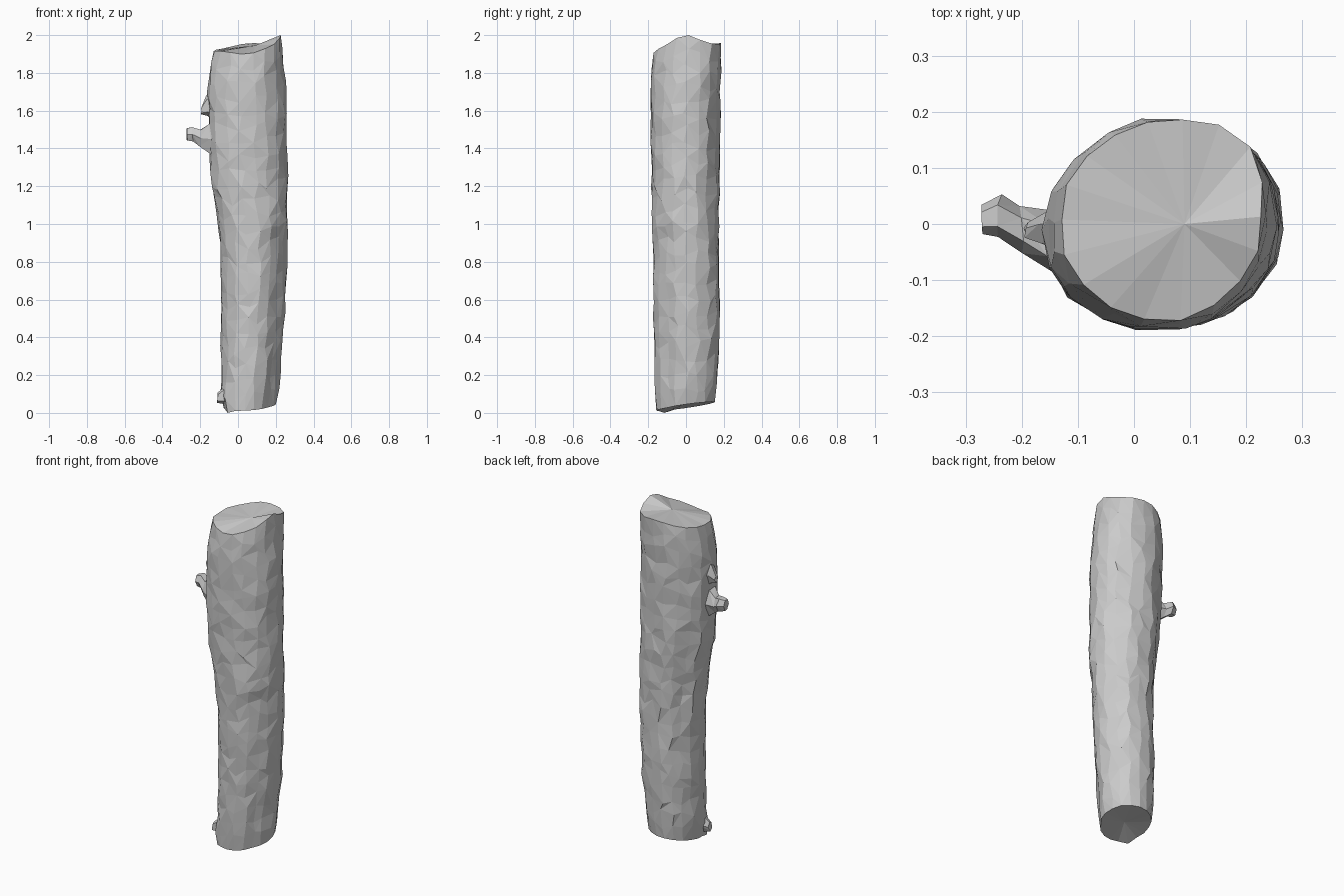
import bpy, bmesh, math, random
from mathutils import Vector

if "Cube" in bpy.data.objects:
    bpy.data.objects.remove(bpy.data.objects["Cube"])

random.seed(7)
SIDES, RINGS = 18, 24

# trunk outline: z, left x, right x, front y, back y
OUTLINE = [
    (0.00, -0.070, 0.190, -0.155, 0.142),
    (0.10, -0.088, 0.212, -0.162, 0.160),
    (0.40, -0.090, 0.240, -0.168, 0.178),
    (0.70, -0.088, 0.256, -0.174, 0.175),
    (0.95, -0.098, 0.264, -0.177, 0.173),
    (1.20, -0.138, 0.260, -0.181, 0.175),
    (1.50, -0.152, 0.257, -0.186, 0.177),
    (1.75, -0.162, 0.252, -0.186, 0.184),
    (1.88, -0.138, 0.235, -0.175, 0.186),
    (2.00, -0.108, 0.226, -0.155, 0.182),
]
# height of the broken top rim every 45 degrees, starting at +x
RIM = [1.995, 1.95, 1.96, 1.93, 1.915, 1.915, 1.895, 1.945, 1.995]


def outline(z):
    for a, b in zip(OUTLINE, OUTLINE[1:]):
        if z <= b[0]:
            t = (z - a[0]) / (b[0] - a[0])
            return [p + (q - p) * t for p, q in zip(a[1:], b[1:])]
    return OUTLINE[-1][1:]


def bump(v, centre, width):
    return math.exp(-((v - centre) / width) ** 2)


def trunk_point(ang, t, rough=1.0):
    d = math.degrees(ang) % 360
    i = int(d // 45)
    top = RIM[i] + (RIM[i + 1] - RIM[i]) * (d / 45 - i)
    low = 0.035 + 0.022 * math.sin(ang) + 0.01 * math.cos(ang)
    z = low + (top - low) * t
    l, r, f, b = outline(z)
    # bark roughness and a back-left furrow
    k = 1.008 + rough * random.uniform(-0.03, 0.03)
    k -= 0.09 * bump(d, 150 - 12 * z, 13) * bump(z, 1.0, 0.8)
    # fuller back right, bulging front left, flattened lower right front
    k += bump(d, 45, 25) * (0.04 + 0.10 * bump(z, 2.0, 0.15))
    k += bump(d, 222, 25) * (0.03 + 0.07 * bump(z, 1.35, 0.25))
    if z < 0.95:
        k -= 0.10 * bump(d, 322, 22)
    # splayed bottom splinter
    k += 0.14 * bump(d, 225, 18) * bump(z, 0.04, 0.07)
    return Vector(((l + r) / 2 + (r - l) / 2 * k * math.cos(ang),
                   (f + b) / 2 + (b - f) / 2 * k * math.sin(ang), z))


def make_object(name, bm):
    bmesh.ops.recalc_face_normals(bm, faces=bm.faces)
    mesh = bpy.data.meshes.new(name)
    bm.to_mesh(mesh)
    bm.free()
    obj = bpy.data.objects.new(name, mesh)
    bpy.context.collection.objects.link(obj)
    return obj


def bridge(bm, lower, upper):
    n = len(lower)
    for i in range(n):
        a, b, c, d = lower[i], lower[(i + 1) % n], upper[(i + 1) % n], upper[i]
        # split each quad along its outward-bulging diagonal
        if (a.co + c.co).xy.length > (b.co + d.co).xy.length:
            bm.faces.new((a, b, c)), bm.faces.new((a, c, d))
        else:
            bm.faces.new((a, b, d)), bm.faces.new((b, c, d))


def cap(bm, ring, centre):
    mid = bm.verts.new(centre)
    for i, v in enumerate(ring):
        bm.faces.new((v, ring[(i + 1) % len(ring)], mid))


# log trunk
bm = bmesh.new()
rings = []
for j in range(RINGS + 1):
    edge = j in (0, RINGS)
    ring = []
    for i in range(SIDES):
        t = j / RINGS + (0 if edge else random.uniform(-0.013, 0.013))
        ang = 2 * math.pi * (i + (0 if edge else random.uniform(-0.22, 0.22))) / SIDES
        ring.append(bm.verts.new(trunk_point(ang, t, 0.6 if edge else 1.0)))
    rings.append(ring)
for lower, upper in zip(rings, rings[1:]):
    bridge(bm, lower, upper)
rings[0][11].co.z = 0.0
rings[-1][0].co.z = 2.0
rings[-1][17].co.z = 1.985
cap(bm, rings[0], (0.06, -0.01, 0.045))
cap(bm, rings[-1], (0.09, 0.0, 1.945))
make_object("log_trunk", bm)


# broken branches: tapered facet tubes along (centre, y radius, z radius)
def branch(name, path, sides):
    bm = bmesh.new()
    rings = []
    for c, ry, rz in path:
        rings.append([bm.verts.new((c[0] + random.uniform(-0.006, 0.006),
                                    c[1] + ry * math.cos(2 * math.pi * i / sides),
                                    c[2] + rz * math.sin(2 * math.pi * i / sides)))
                      for i in range(sides)])
    for lower, upper in zip(rings, rings[1:]):
        bridge(bm, lower, upper)
    cap(bm, rings[0], path[0][0])
    cap(bm, rings[-1], path[-1][0])
    make_object(name, bm)


branch("broken_branch", [((-0.10, -0.04, 1.46), 0.08, 0.14),
                         ((-0.15, -0.03, 1.45), 0.055, 0.09),
                         ((-0.20, -0.01, 1.455), 0.042, 0.05),
                         ((-0.24, 0.015, 1.475), 0.038, 0.044),
                         ((-0.268, 0.008, 1.475), 0.026, 0.036)], 6)
branch("small_knot", [((-0.12, -0.01, 1.64), 0.05, 0.10),
                      ((-0.165, -0.01, 1.625), 0.03, 0.055),
                      ((-0.192, -0.012, 1.60), 0.015, 0.02)], 5)
branch("root_nub", [((-0.05, -0.06, 0.10), 0.04, 0.06),
                    ((-0.108, -0.075, 0.08), 0.018, 0.028)], 5)
